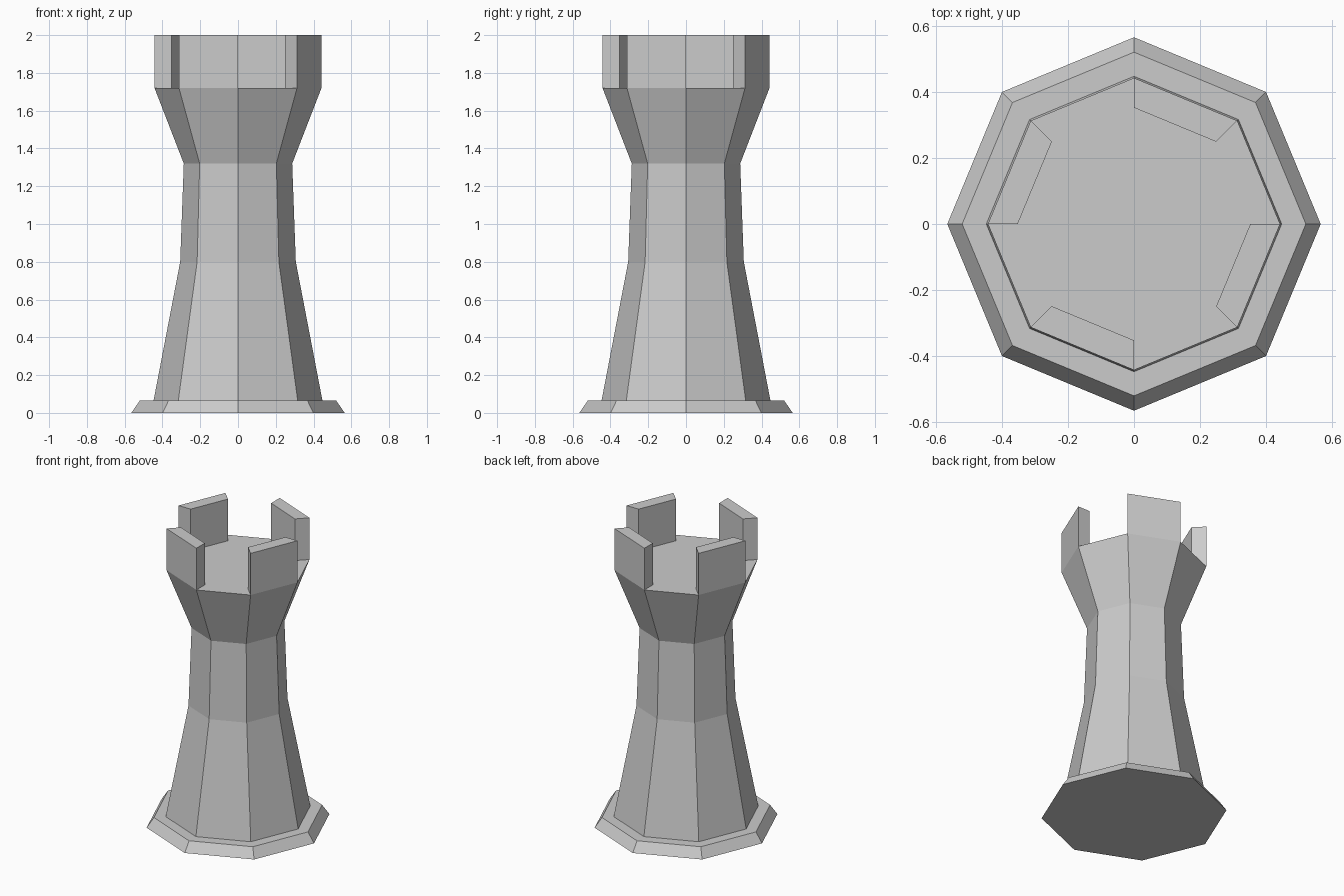
import bpy, bmesh
from math import cos, sin, pi

cube = bpy.data.objects.get("Cube")
if cube:
    bpy.data.objects.remove(cube, do_unlink=True)

SIDES = 8
stone = bpy.data.materials.new("grey stone")
stone.use_nodes = True
colour = (0.6, 0.6, 0.6, 1)
stone.diffuse_color = colour
stone.node_tree.nodes["Principled BSDF"].inputs["Base Color"].default_value = colour


def corner(r, i, z):
    a = 2 * pi * i / SIDES
    return (r * cos(a), r * sin(a), z)


def finish(name, bm):
    bmesh.ops.recalc_face_normals(bm, faces=bm.faces)
    mesh = bpy.data.meshes.new(name)
    bm.to_mesh(mesh)
    bm.free()
    mesh.materials.append(stone)
    obj = bpy.data.objects.new(name, mesh)
    bpy.context.collection.objects.link(obj)
    return obj


def octagonal_solid(name, profile):
    """Stack octagon rings of (radius, height), closed at both ends."""
    bm = bmesh.new()
    rings = [[bm.verts.new(corner(r, i, z)) for i in range(SIDES)] for r, z in profile]
    for low, high in zip(rings, rings[1:]):
        for i in range(SIDES):
            j = (i + 1) % SIDES
            bm.faces.new((low[i], low[j], high[j], high[i]))
    bm.faces.new(rings[0])
    bm.faces.new(rings[-1])
    return finish(name, bm)


def merlon(name, side, inner, outer, z0, z1):
    """Wall block standing on one side of the octagon."""
    bm = bmesh.new()
    plan = [(inner, side), (outer, side), (outer, side + 1), (inner, side + 1)]
    base = bm.faces.new([bm.verts.new(corner(r, i, z0)) for r, i in plan])
    top = bmesh.ops.extrude_face_region(bm, geom=[base], use_keep_orig=True)
    verts = [v for v in top["geom"] if isinstance(v, bmesh.types.BMVert)]
    bmesh.ops.translate(bm, verts=verts, vec=(0, 0, z1 - z0))
    return finish(name, bm)


# Foot and tower body with flared head
octagonal_solid("plinth", [(0.565, 0), (0.52, 0.065)])
octagonal_solid("tower_body", [(0.447, 0.065), (0.306, 0.8), (0.287, 1.32), (0.442, 1.72)])

# Battlements on alternate sides
for n in range(4):
    merlon(f"merlon_{n + 1}", 2 * n + 1, 0.352, 0.442, 1.72, 2.0)
